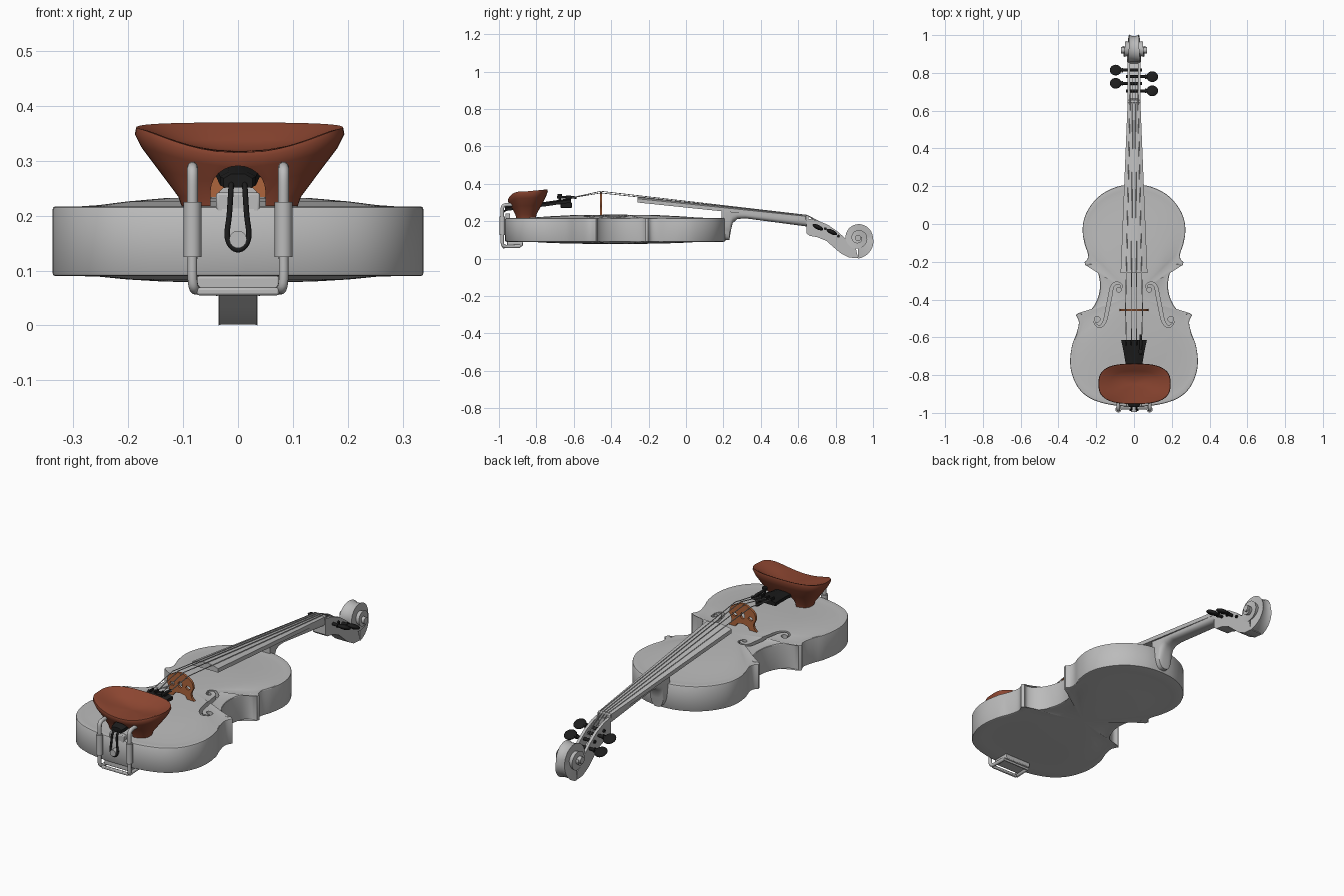
import bpy, bmesh, math
from mathutils import Vector

if "Cube" in bpy.data.objects:
    bpy.data.objects.remove(bpy.data.objects["Cube"])

def material(name, rgb):
    m = bpy.data.materials.new(name)
    m.diffuse_color = (*rgb, 1)
    m.use_nodes = True
    m.node_tree.nodes["Principled BSDF"].inputs["Base Color"].default_value = m.diffuse_color
    return m

GRAY = material("light_gray", (0.5, 0.5, 0.5))
BLACK = material("black", (0.012, 0.012, 0.012))
BROWN = material("red_brown", (0.26, 0.06, 0.03))
ORANGE = material("bridge_orange", (0.42, 0.13, 0.045))

def activate(o):
    bpy.ops.object.select_all(action='DESELECT')
    o.select_set(True)
    bpy.context.view_layer.objects.active = o

def finish(o, mat, angle=40):
    o.data.materials.clear()
    o.data.materials.append(mat)
    activate(o)
    bpy.ops.object.shade_smooth_by_angle(angle=math.radians(angle))
    return o

def loft(name, rings, mat, angle=40):
    """Skin equal-length closed rings and cap both ends."""
    bm = bmesh.new()
    vs = [[bm.verts.new(p) for p in r] for r in rings]
    n = len(vs[0])
    for a, b in zip(vs, vs[1:]):
        for i in range(n):
            bm.faces.new((a[i], a[(i + 1) % n], b[(i + 1) % n], b[i]))
    bm.faces.new(vs[0][::-1])
    bm.faces.new(vs[-1])
    bmesh.ops.recalc_face_normals(bm, faces=bm.faces)
    me = bpy.data.meshes.new(name)
    bm.to_mesh(me)
    o = bpy.data.objects.new(name, me)
    bpy.context.collection.objects.link(o)
    return finish(o, mat, angle)

def smooth(pts, n=5, closed=False):
    """Catmull-Rom through the points."""
    P = [Vector(p) for p in pts]
    m, out = len(P), []
    at = (lambda i: P[i % m]) if closed else (lambda i: P[max(0, min(m - 1, i))])
    for i in range(m if closed else m - 1):
        a, b, c, d = at(i - 1), at(i), at(i + 1), at(i + 2)
        for k in range(n):
            t = k / n
            out.append(0.5 * (2 * b + (c - a) * t + (2 * a - 5 * b + 4 * c - d) * t * t
                              + (3 * b - a - 3 * c + d) * t ** 3))
    return out if closed else out + [P[-1]]

def to_mesh(o):
    activate(o)
    bpy.ops.object.convert(target='MESH')
    return bpy.context.object

def curve(name, splines, dims, closed):
    c = bpy.data.curves.new(name, 'CURVE')
    c.dimensions = dims
    for pts in splines:
        s = c.splines.new('POLY')
        s.points.add(len(pts) - 1)
        for q, p in zip(s.points, pts):
            q.co = (*p, *([0] * (3 - len(p))), 1)
        s.use_cyclic_u = closed
    o = bpy.data.objects.new(name, c)
    bpy.context.collection.objects.link(o)
    return o

def tube(name, pts, r, mat, closed=False, res=3):
    o = curve(name, [pts], '3D', closed)
    o.data.bevel_depth, o.data.bevel_resolution, o.data.use_fill_caps = r, res, True
    return finish(to_mesh(o), mat)

def box(name, c, size, mat, bevel=0.004):
    bpy.ops.mesh.primitive_cube_add(size=1, location=c)
    o = bpy.context.object
    o.name, o.scale = name, size
    bpy.ops.object.transform_apply(location=False, rotation=False, scale=True)
    m = o.modifiers.new("bevel", 'BEVEL')
    m.width, m.segments = bevel, 2
    return finish(o, mat)

def cut(o, cutter):
    m = o.modifiers.new("cut", 'BOOLEAN')
    m.operation, m.solver, m.object = 'DIFFERENCE', 'EXACT', cutter
    activate(o)
    bpy.ops.object.modifier_apply(modifier=m.name)
    bpy.data.objects.remove(cutter)

def side_slab(name, pts, x0, x1, mat):
    return loft(name, [[(x, y, z) for y, z in pts] for x in (x0, x1)], mat)

def interp(tab, t):
    for (a, *p), (b, *q) in zip(tab, tab[1:]):
        if t <= b:
            return [u + (v - u) * (t - a) / (b - a) for u, v in zip(p, q)]
    return tab[-1][1:]

# Body: half outline in three arcs meeting at the corners, mirrored, then arched rings
upper = [(0, .21), (.08, .2), (.16, .165), (.22, .11), (.26, .04), (.272, -.03), (.263, -.1), (.245, -.155), (.246, -.185), (.262, -.203)]
waist = [(.258, -.217), (.225, -.212), (.2, -.235), (.185, -.28), (.18, -.33), (.188, -.38), (.21, -.43), (.24, -.465), (.272, -.48), (.296, -.472)]
lower = [(.308, -.482), (.292, -.52), (.305, -.58), (.327, -.64), (.338, -.72), (.33, -.79), (.3, -.86), (.25, -.912), (.18, -.944), (.09, -.962), (0, -.967)]
half = smooth(upper) + smooth(waist) + smooth(lower)
outline = half + [Vector((-p.x, p.y)) for p in half[-2:0:-1]]
levels = [(.05, .078), (.4, .08), (.6, .084), (.75, .089), (.9, .0905), (.985, .09), (.996, .0915), (1, .095), (1, .212),
          (.996, .2155), (.985, .217), (.95, .2155), (.9, .216), (.75, .2195), (.6, .226), (.4, .232), (.05, .235)]
body = loft("body", [[(p.x * s, -.38 + (p.y + .38) * s, z) for p in outline] for s, z in levels], GRAY)

# F-shaped sound holes
f_path = smooth([(.072, -.35), (.066, -.325), (.09, -.312), (.115, -.33), (.126, -.38), (.14, -.45), (.155, -.515), (.18, -.543), (.205, -.53), (.207, -.505)], 5)
for sx in (1, -1):
    left, right = [], []
    for i, p in enumerate(f_path):
        d = (f_path[min(i + 1, len(f_path) - 1)] - f_path[max(i - 1, 0)]).normalized()
        w = .003 + .006 * math.sin(math.pi * i / (len(f_path) - 1)) ** 2
        left.append(p + Vector((-d.y, d.x)) * w)
        right.append(p - Vector((-d.y, d.x)) * w)
    shapes = [left + right[::-1]]
    for cx, cy, r in ((.081, -.349, .012), (.195, -.504, .015)):
        shapes.append([Vector((cx + r * math.cos(k * math.pi / 8), cy + r * math.sin(k * math.pi / 8))) for k in range(16)])
    for sh in shapes:
        cut(body, loft("sound_hole_cutter", [[(sx * p.x, p.y, z) for p in sh] for z in (.2, .26)], GRAY))
finish(body, GRAY)

# Neck with heel, under the fingerboard
board_z = lambda y: .30 - (y + .26) * .104
rings = []
for y, zb, w in ((.19, .1, .045), (.232, .1, .043), (.24, .15, .042), (.25, .19, .041), (.275, .212, .041), (.32, .215, .04), (.66, .17, .033)):
    zt = board_z(y) + .002
    rings.append([(w * math.copysign(abs(math.cos(a)) ** .7, math.cos(a)), y, zt - (zt - zb) * math.sin(a) ** .7)
                  for a in [math.pi * k / 16 for k in range(16)] + [math.pi - 1e-9]])
loft("neck", rings, GRAY)

# Fingerboard, crowned across, and nut
def board(y, w, crown):
    z = board_z(y)
    return [(-w, y, z), *[(w * k / 6, y, z + .02 + crown * (1 - (k / 6) ** 2)) for k in range(-6, 7)], (w, y, z)]
loft("fingerboard", [board(-.26, .071, .013), board(.64, .034, .004)], GRAY)
box("nut", (0, .648, .216), (.068, .016, .028), GRAY)

# Pegbox: two cheeks and a floor
back = [(.92, .002), (.87, .006), (.825, .03), (.79, .06), (.75, .095), (.7, .115), (.66, .122), (.645, .135)]
cheek = [(.645, .215), (.7, .205), (.76, .18), (.81, .145), (.85, .11), (.9, .09)] + back
floor = [(.645, .205), (.665, .16), (.72, .14), (.8, .085), (.85, .07), (.87, .1), (.9, .09)] + back
for side, sx in (("left", -1), ("right", 1)):
    side_slab(side + "_pegbox_cheek", cheek, sx * .021, sx * .035, GRAY)
side_slab("pegbox_floor", floor, -.022, .022, GRAY)

# Scroll: a fluted spiral that widens toward the eye
table = [(0, .11, .036), (.25, .08, .024), (.5, .074, .028), (.75, .067, .035), (1, .056, .04), (1.5, .042, .05), (2, .028, .058), (2.3, .02, .06)]
rings = []
for i in range(93):
    t = i / 40
    r, h = interp(table, t)
    a = (t - .25) * 2 * math.pi
    rings.append([(x, .92 + q * math.cos(a), .11 + q * math.sin(a))
                  for x, q in ((-h, .006), (-h, r), (-h * .5, r - .006), (h * .5, r - .006), (h, r), (h, .006))])
loft("scroll", rings, GRAY, 35)
tube("scroll_eye", [(-.068, .92, .11), (.068, .92, .11)], .017, GRAY)

# Tuning pegs
for sx, y, z in ((1, .705, .168), (-1, .745, .16), (1, .78, .142), (-1, .815, .12)):
    tube("peg_shaft", [(-sx * .042, y, z), (sx * .08, y, z)], .008, BLACK)
    tube("peg_collar", [(sx * .058, y, z), (sx * .066, y, z)], .012, BLACK)
    bpy.ops.mesh.primitive_uv_sphere_add(segments=20, ring_count=12, location=(sx * .097, y, z), rotation=(-.45, 0, 0))
    o = bpy.context.object
    o.name, o.scale = "peg_head", (.031, .031, .012)
    finish(o, BLACK, 60)

# Bridge: flat outline with a foot arch, a heart hole and side holes
edge = [(.078, .222), (.078, .234), (.066, .245), (.06, .265), (.066, .28), (.074, .295), (.07, .318), (.06, .332), (.05, .338), (.025, .352)]
arch = [(-.042, .222), (-.04, .236), (-.028, .25), (0, .256), (.028, .25), (.04, .236), (.042, .222)]
hole = lambda cx, cz, rx, rz: [(cx + rx * math.cos(k * math.pi / 6), cz + rz * math.sin(k * math.pi / 6)) for k in range(12)]
shape = edge + [(0, .357)] + [(-x, z) for x, z in edge[::-1]] + arch
o = curve("bridge", [shape, hole(0, .297, .012, .016), hole(.044, .292, .013, .009), hole(-.044, .292, .013, .009)], '2D', True)
o.data.fill_mode, o.data.extrude = 'BOTH', .006
o.rotation_euler, o.location = (math.pi / 2, 0, 0), (0, -.455, 0)
finish(to_mesh(o), ORANGE)

# Tailpiece, with fine tuner
def tail(y, w, z):
    return [(-w, y, z - .012), (-w, y, z + .004), (-w * .5, y, z + .012), (w * .5, y, z + .012), (w, y, z + .004), (w, y, z - .012)]
loft("tailpiece", [tail(-.968, .026, .264), tail(-.955, .033, .268), tail(-.74, .044, .293), tail(-.66, .058, .305), tail(-.615, .068, .311)], BLACK)
tube("fine_tuner_screw", [(.035, -.675, .29), (.035, -.675, .335)], .006, BLACK)
tube("fine_tuner_knob", [(.035, -.675, .335), (.035, -.675, .345)], .013, BLACK)
tube("fine_tuner_arm", [(.036, -.69, .328), (.036, -.62, .33), (.036, -.585, .325)], .007, BLACK)
box("fine_tuner_lever", (.036, -.64, .285), (.014, .06, .03), BLACK)

# Strings
for k in (-1.5, -.5, .5, 1.5):
    zb = .36 - .009 * (abs(k) - .5)
    tube("string", [(k * .014, .79 - abs(k) * .03, .165), (k * .014, .648, .232), (k * .03, -.455, zb), (k * .027, -.62, .324)], .0022, GRAY, res=1)
    box("string_anchor", (k * .027, -.628, .324), (.008, .03, .012), BLACK, .002)

# Tail loop, end button and saddle
loop = [(.012, -.955, .262), (.013, -.98, .245), (.016, -.985, .2), (.02, -.985, .165), (.013, -.985, .145), (0, -.985, .138)]
tube("tail_loop", smooth(loop + [(-x, y, z) for x, y, z in loop[-2::-1]], 4), .005, BLACK)
tube("end_button", [(0, -.95, .157), (0, -.996, .157)], .016, GRAY, res=5)
box("saddle", (0, -.953, .224), (.08, .026, .036), GRAY)

# Chin rest: cup lofted from a foot ring, tunnel cut over the tailpiece
def power(v, e):
    return math.copysign(abs(v) ** e, v)
rings = []
for xr, yc, yr, f, floor_z in ((.106, -.855, .055, 0, .218), (.112, -.855, .058, .12, .218), (.147, -.85, .078, .45, .218), (.178, -.847, .098, .74, .218),
                               (.191, -.846, .107, .92, .218), (.189, -.846, .105, 1, .218), (.176, -.846, .096, .93, .318), (.125, -.846, .068, .4, .318),
                               (.06, -.846, .035, .08, .318), (.005, -.846, .003, 0, .318)):
    ring = []
    for k in range(48):
        u, v = power(math.cos(k * math.pi / 24), .72), power(math.sin(k * math.pi / 24), .72)
        rim = .36 + .01 * max(0, v) - .045 * max(0, -v) * (1 - u * u)
        ring.append((.003 + xr * u, yc + yr * v, floor_z + (rim - floor_z) * f))
    rings.append(ring)
rest = loft("chin_rest", rings, BROWN, 60)
tunnel = [(.05, .2)] + [(.05 * math.cos(a), .245 + .046 * math.sin(a)) for a in [k * math.pi / 12 for k in range(13)]] + [(-.05, .2)]
cut(rest, loft("tunnel_cutter", [[(x, y, z) for x, z in tunnel] for y in (-1.05, -.65)], BROWN))
finish(rest, BROWN, 50)

# Chin rest clamp: two barrels with rods, and a foot under the back
for side, sx in (("left", -1), ("right", 1)):
    x = sx * .083
    tube(side + "_clamp_barrel", [(x, -.982, .125), (x, -.982, .225)], .016, GRAY, res=5)
    tube(side + "_clamp_hook", smooth([(x, -.982, .22), (x, -.982, .265), (x, -.975, .283), (x, -.955, .288), (x, -.92, .288)], 4), .01, GRAY)
rod = [(.083, -.982, .13), (.083, -.982, .085), (.08, -.975, .068), (.076, -.95, .065), (.074, -.89, .066)]
rod = smooth(rod, 4)
tube("clamp_rod", rod + [Vector((-p.x, p.y, p.z)) for p in rod[::-1]], .009, GRAY)
box("clamp_crossbar", (0, -.974, .062), (.15, .014, .014), GRAY)
box("clamp_foot", (0, -.915, .078), (.15, .085, .024), GRAY)
